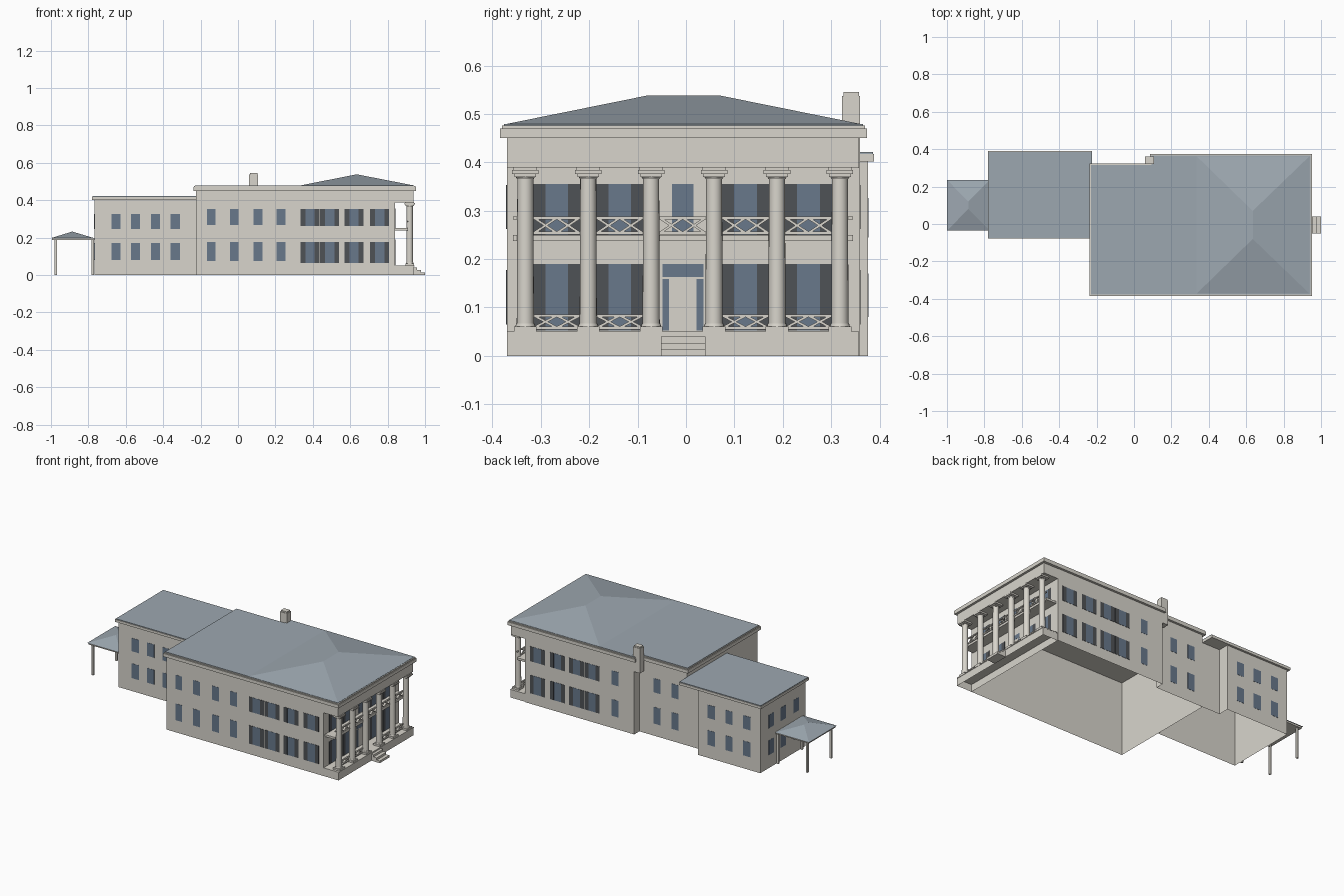
import bpy, bmesh
from mathutils import Matrix, Vector

if "Cube" in bpy.data.objects:
    bpy.data.objects.remove(bpy.data.objects["Cube"])


def material(name, r, g, b):
    m = bpy.data.materials.new(name)
    m.use_nodes = True
    m.diffuse_color = (r, g, b, 1)
    m.node_tree.nodes["Principled BSDF"].inputs["Base Color"].default_value = (r, g, b, 1)
    return m


STONE = material("pale stone", 0.69, 0.665, 0.605)
ROOF = material("slate roof", 0.335, 0.388, 0.435)
GLASS = material("blue glass", 0.14, 0.19, 0.26)
DARK = material("dark shutter", 0.078, 0.084, 0.092)


def finish(name, bm, mat):
    bmesh.ops.recalc_face_normals(bm, faces=bm.faces)
    me = bpy.data.meshes.new(name)
    bm.to_mesh(me)
    bm.free()
    me.materials.append(mat)
    ob = bpy.data.objects.new(name, me)
    bpy.context.scene.collection.objects.link(ob)
    return ob


def add_box(bm, x0, x1, y0, y1, z0, z1):
    m = Matrix.Translation(((x0 + x1) / 2, (y0 + y1) / 2, (z0 + z1) / 2))
    bmesh.ops.create_cube(bm, size=1, matrix=m @ Matrix.Diagonal((x1 - x0, y1 - y0, z1 - z0, 1)))


def boxes(name, mat, items):
    bm = bmesh.new()
    for b in items:
        add_box(bm, *b)
    return finish(name, bm, mat)


def prism(name, mat, outline, z0, z1, capped=True):
    bm = bmesh.new()
    low = [bm.verts.new((x, y, z0)) for x, y in outline]
    top = [bm.verts.new((x, y, z1)) for x, y in outline]
    n = len(outline)
    for i in range(n):
        j = (i + 1) % n
        bm.faces.new((low[i], low[j], top[j], top[i]))
    if capped:
        bm.faces.new(low[::-1])
        bm.faces.new(top)
    return finish(name, bm, mat)


def main_outline(o, x1):
    return [(-.225 - o, -.37 - o), (x1 + o, -.37 - o), (x1 + o, .36 + o),
            (.1 - o, .36 + o), (.1 - o, .31 + o), (-.225 - o, .31 + o)]


def wing_outline(o):
    return [(-.768 - o, -.065 - o), (-.225, -.065 - o), (-.225, .376 + o), (-.768 - o, .376 + o)]


def hip(name, x0, x1, y0, y1, z, apex_x, ridge0, ridge1, apex_z):
    bm = bmesh.new()
    a, b, c, d = [bm.verts.new((x, y, z)) for x, y in ((x0, y0), (x1, y0), (x1, y1), (x0, y1))]
    p, q = [bm.verts.new((apex_x, y, apex_z)) for y in (ridge0, ridge1)]
    for f in ((a, b, p), (b, c, q, p), (c, d, q), (d, a, p, q), (d, c, b, a)):
        bm.faces.new(f)
    return finish(name, bm, ROOF)


# Main block and rear wing: open-bottomed walls, stepped cornices, flat roofs
prism("main_walls", STONE, main_outline(0, .84), 0, .455, False)
prism("main_cornice", STONE, main_outline(.014, .938), .45, .47)
prism("main_cornice_lip", STONE, main_outline(.01, .938), .47, .476)
prism("main_roof", ROOF, main_outline(.006, .936), .476, .479)
hip("hip_roof", .33, .943, -.377, .367, .478, .635, -.08, .07, .538)
# The wing's back wall steps in beside the main block, under the straight eave
prism("wing_walls", STONE, [(-.768, -.065), (-.225, -.065), (-.225, .31), (-.345, .31),
                            (-.345, .376), (-.768, .376)], 0, .405, False)
prism("wing_cornice", STONE, wing_outline(.013), .402, .417)
prism("wing_roof", ROOF, wing_outline(.01), .417, .421)
boxes("chimney", STONE, [(.06, .107, .322, .36, .385, .537), (.063, .104, .325, .357, .537, .545)])


# Thin plates on a wall; the wall is given by its axis, position and outward sign
def plate(axis, pos, sign, c0, c1, z0, z1, t=.0015):
    lo, hi = sorted((pos + sign * .0003, pos + sign * t))
    return (c0, c1, lo, hi, z0, z1) if axis == "y" else (lo, hi, c0, c1, z0, z1)


def window_rows(name, axis, pos, sign, centres, floors, half, shutter=0):
    glass, shut = [], []
    for c in centres:
        for z0, z1 in floors:
            glass.append(plate(axis, pos, sign, c - half, c + half, z0, z1))
            if shutter:
                for s in (-1, 1):
                    e = sorted((c + s * half, c + s * (half + shutter)))
                    shut.append(plate(axis, pos, sign, *e, z0, z1, .002))
    boxes(name + "_windows", GLASS, glass)
    if shut:
        boxes(name + "_shutters", DARK, shut)


MAIN_Z = [(.075, .177), (.267, .353)]
SHUT_Z = [(.065, .177), (.262, .353)]
WING_Z = [(.08, .17), (.245, .326)]
SHUT_X = [.385, .49, .62, .757]
window_rows("front_plain", "y", -.37, -1, [-.143, -.021, .107, .23], MAIN_Z, .023)
window_rows("front_shuttered", "y", -.37, -1, SHUT_X, SHUT_Z, .025, .026)
window_rows("back_plain", "y", .36, 1, [.23], MAIN_Z, .023)
window_rows("back_recess", "y", .31, 1, [-.143, -.021], MAIN_Z, .023)
window_rows("back_shuttered", "y", .36, 1, SHUT_X, SHUT_Z, .025, .026)
window_rows("wing_front", "y", -.065, -1, [-.652, -.548, -.441, -.335], WING_Z, .025)
window_rows("wing_back", "y", .376, 1, [-.678, -.556, -.437], WING_Z, .025)
window_rows("wing_end", "x", -.768, -1, [.03, .155, .27], WING_Z, .025)

# Portico: platform, steps, entablature and balcony
MID = -.007
PITCH = .13
prism("porch_base", STONE, [(.84, -.37), (.942, -.37), (.942, .356), (.84, .356)], 0, .045, False)
boxes("porch_deck", STONE, [(.838, .944, -.37, .357, .045, .05)])
boxes("steps", STONE, [(.94, .958 + i * .021, -.052, .04, 0, .04 - i * .0133) for i in range(3)])
boxes("entablature", STONE, [(.838, .938, -.37, .358, .388, .452)])
boxes("balcony_floor", STONE, [(.838, .908, -.357, .345, .237, .25)])

bays = [MID + k * PITCH for k in (-2, -1, 1, 2)]
window_rows("porch", "x", .84, 1, bays, [(.052, .19), (.25, .355)], .0235, .0255)
window_rows("porch_middle", "x", .84, 1, [MID], [(.255, .355)], .022)
boxes("door_glass", GLASS, [plate("x", .84, 1, MID - .042, MID + .043, .163, .19)] +
      [plate("x", .84, 1, MID + c - .007, MID + c + .007, .052, .159) for c in (-.035, .036)])
boxes("door", STONE, [plate("x", .84, 1, MID - .027, MID + .027, .052, .159)])

# Columns
for k in range(6):
    y = MID + (k - 2.5) * PITCH
    bm = bmesh.new()
    for r0, r1, z0, z1 in ((.021, .019, .06, .067), (.0178, .0165, .065, .374), (.0175, .0225, .366, .374)):
        bmesh.ops.create_cone(bm, cap_ends=True, segments=20, radius1=r0, radius2=r1, depth=z1 - z0,
                              matrix=Matrix.Translation((.918, y, (z0 + z1) / 2)))
    for h, z0, z1 in ((.0235, .05, .061), (.0225, .37, .376), (.0275, .376, .384), (.024, .384, .39)):
        add_box(bm, .918 - h, .918 + h, y - h, y + h, z0, z1)
    col = finish("column_%d" % (k + 1), bm, STONE)
    bpy.ops.object.select_all(action="DESELECT")
    col.select_set(True)
    bpy.context.view_layer.objects.active = col
    bpy.ops.object.shade_smooth_by_angle()


# Railings with crossed bars
def bar(bm, y0, z0, y1, z1):
    d = Vector((0, y1 - y0, z1 - z0))
    m = Matrix.Translation((.908, (y0 + y1) / 2, (z0 + z1) / 2)) @ d.to_track_quat("Z", "X").to_matrix().to_4x4()
    bmesh.ops.create_cube(bm, size=1, matrix=m @ Matrix.Diagonal((.005, .005, d.length, 1)))


def railing(name, centres, z0, z1):
    bm = bmesh.new()
    for c in centres:
        for z in (z0, z1):
            add_box(bm, .904, .912, c - .05, c + .05, z - .003, z + .003)
        for s in (-.047, 0):
            bar(bm, c + s, z0, c + s + .047, z1)
            bar(bm, c + s, z1, c + s + .047, z0)
    return finish(name, bm, STONE)


railing("lower_railing", bays, .058, .083)
railing("upper_railing", bays + [MID], .254, .285)
boxes("rail_ends", STONE, [(.904, .912, y - .008, y + .008, .282, .288) for y in (-.349, .337)])

# Canopy at the far end of the wing
boxes("canopy_eave", STONE, [(-.995, -.768, -.03, .23, .187, .197)])
hip("canopy_roof", -1, -.77, -.036, .236, .197, -.886, .08, .12, .232)
boxes("canopy_posts", STONE, [(x - .006, x + .006, y - .006, y + .006, 0, .19)
                              for x in (-.975, -.776) for y in (-.015, .215)])
